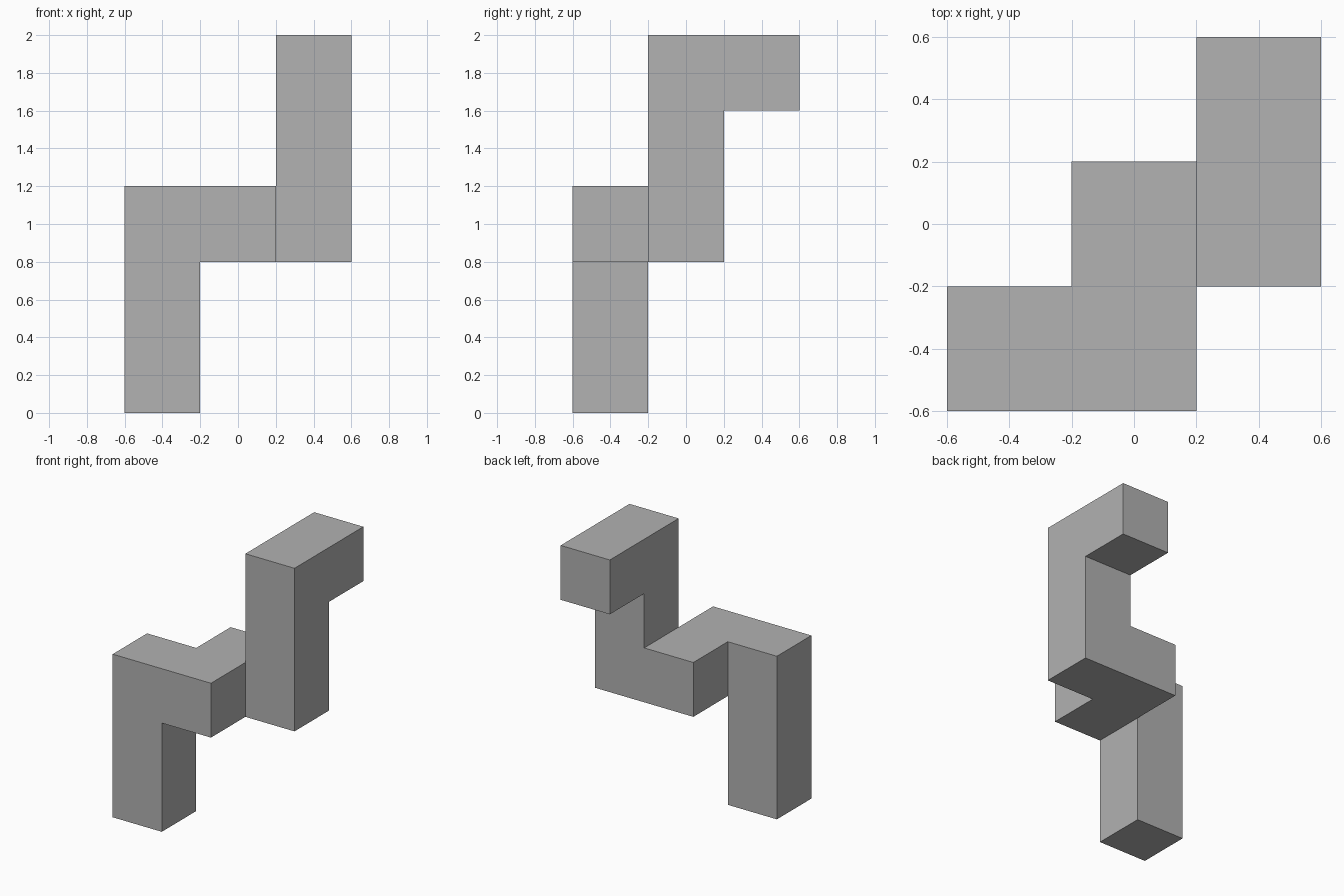
import bpy
import bmesh
from mathutils import Vector

cube = bpy.data.objects.get("Cube")
if cube:
    bpy.data.objects.remove(cube, do_unlink=True)

SIZE = 0.4  # edge of one block

# Plain grey material
grey = bpy.data.materials.new("plain_grey")
grey.use_nodes = True
colour = (0.445, 0.445, 0.445, 1)
grey.diffuse_color = colour
grey.node_tree.nodes["Principled BSDF"].inputs["Base Color"].default_value = colour

# Path of the square bar: each step pushes the end block one block along an axis
STEPS = {"up": Vector((0, 0, 1)), "left": Vector((1, 0, 0)), "back": Vector((0, 1, 0))}
path = ["up", "up", "left", "back", "left", "up", "up", "back"]
cells = [Vector((-1, -1, 0))]
for step in path:
    cells.append(cells[-1] + STEPS[step])
filled = {tuple(c) for c in cells}

# Outer skin only: a square on every block side that has no neighbour
bm = bmesh.new()
for cell in cells:
    centre = (cell + Vector((0, 0, 0.5))) * SIZE
    for axis in range(3):
        for sign in (-1, 1):
            normal = Vector((0, 0, 0))
            normal[axis] = sign
            if tuple(cell + normal) in filled:
                continue
            u = Vector((0, 0, 0))
            u[(axis + 1) % 3] = 1
            v = normal.cross(u)
            corners = (-u - v, u - v, u + v, v - u)
            bm.faces.new([bm.verts.new(centre + (normal + c) * SIZE / 2) for c in corners])

# Weld the squares and merge coplanar ones into whole flat faces
bmesh.ops.remove_doubles(bm, verts=bm.verts[:], dist=0.001)
bmesh.ops.dissolve_limit(bm, angle_limit=0.01, verts=bm.verts[:], edges=bm.edges[:])
bmesh.ops.recalc_face_normals(bm, faces=bm.faces[:])

mesh = bpy.data.meshes.new("bent_square_bar")
bm.to_mesh(mesh)
bm.free()
mesh.materials.append(grey)
bar = bpy.data.objects.new("bent_square_bar", mesh)
bpy.context.collection.objects.link(bar)
